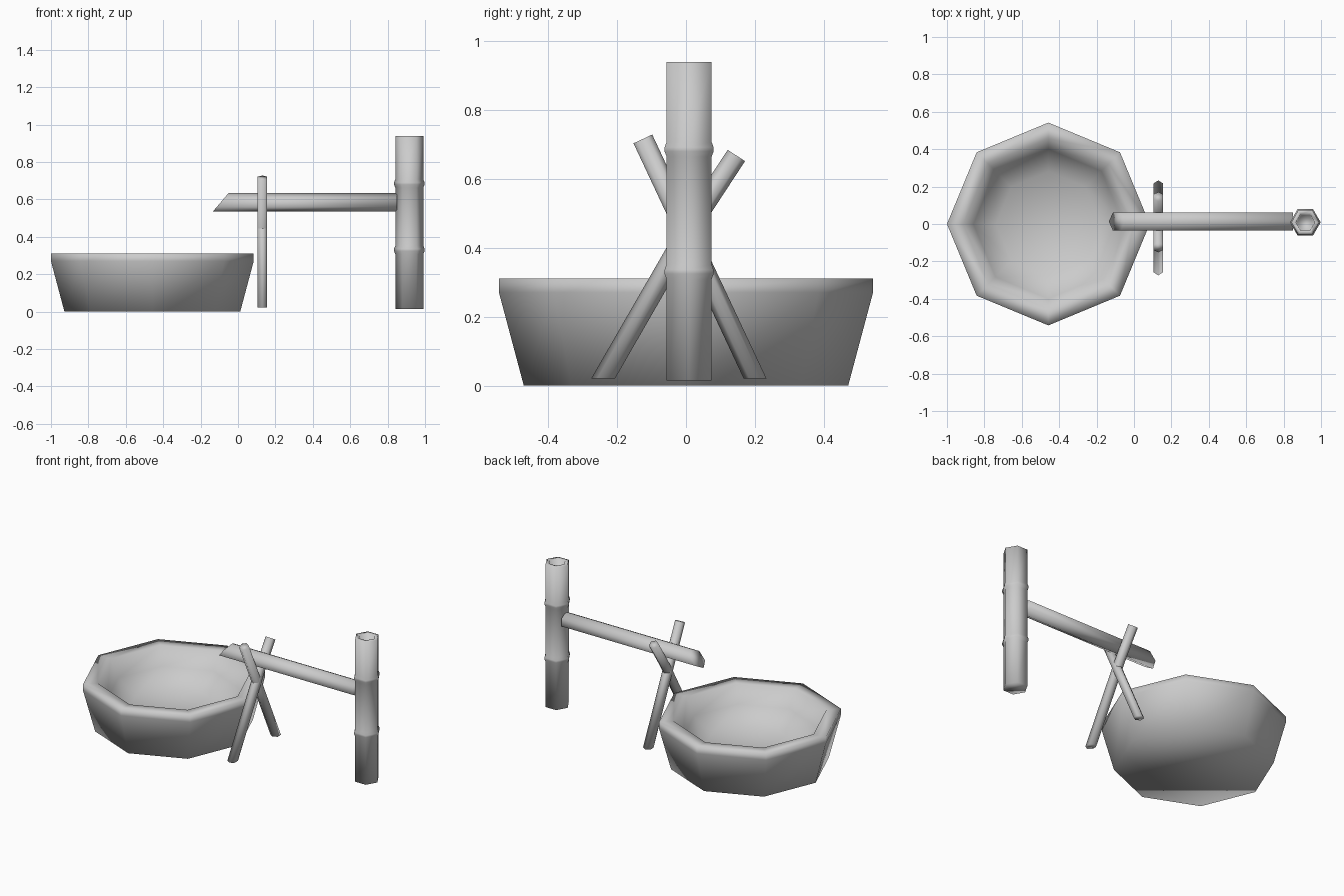
import bpy, bmesh
from math import cos, sin, tau
from mathutils import Vector

cube = bpy.data.objects.get("Cube")
if cube:
    bpy.data.objects.remove(cube, do_unlink=True)

grey = bpy.data.materials.new("plain grey")
grey.use_nodes = True
grey.diffuse_color = (0.6, 0.6, 0.6, 1)
grey.node_tree.nodes["Principled BSDF"].inputs["Base Color"].default_value = grey.diffuse_color

X, Y, Z = Vector((1, 0, 0)), Vector((0, 1, 0)), Vector((0, 0, 1))


def loft(name, rings, sides=6):
    """Skin a row of polygons, each given as (centre, axis u, axis v), and cap both ends."""
    bm = bmesh.new()
    loops = []
    for centre, u, v in rings:
        angles = [tau * i / sides for i in range(sides)]
        loops.append([bm.verts.new(centre + u * cos(a) + v * sin(a)) for a in angles])
    for low, high in zip(loops, loops[1:]):
        for i in range(sides):
            j = (i + 1) % sides
            bm.faces.new((low[i], low[j], high[j], high[i]))
    bm.faces.new(loops[0])
    bm.faces.new(loops[-1])
    bmesh.ops.recalc_face_normals(bm, faces=bm.faces)
    mesh = bpy.data.meshes.new(name)
    bm.to_mesh(mesh)
    bm.free()
    for face in mesh.polygons:
        face.use_smooth = True
    mesh.materials.append(grey)
    obj = bpy.data.objects.new(name, mesh)
    bpy.context.collection.objects.link(obj)
    return obj


def turned(name, x, y, profile, sides=6):
    """Upright part from a (radius, height) profile."""
    loft(name, [(Vector((x, y, z)), X * r, Y * r) for r, z in profile], sides)


# Eight-sided water basin: outer wall, thick rim, rounded bowl
turned("basin", -0.458, 0,
       [(0.47, 0), (0.542, 0.27), (0.542, 0.31), (0.455, 0.31), (0.40, 0.2), (0.28, 0.11)], 8)

# Bamboo post with two raised nodes and a hollow top
R = 0.075
post = [(R, 0.015)]
for node in (0.33, 0.685):
    post += [(R, node - 0.022), (0.082, node - 0.006), (0.082, node + 0.006), (R, node + 0.022)]
post += [(R, 0.938), (0.05, 0.938), (0.045, 0.84)]
turned("post", 0.916, 0.009, post)

# Bamboo spout with a slanted end
slant = Vector((0.85, 0, 1))
loft("spout", [(Vector((0.85, 0.013, 0.585)), Z * 0.05, Y * 0.055),
               (Vector((-0.092, 0.013, 0.585)), slant * 0.05, Y * 0.055)])


def stick(name, path, r=0.03):
    """Support stick through (y, z) points: level foot, square-cut top."""
    points = [Vector((0.13, y, z)) for y, z in path]
    rings = []
    for i, p in enumerate(points):
        along = (points[min(i + 1, len(points) - 1)] - points[max(i - 1, 0)]).normalized()
        across = along.cross(X)
        if i == 0:
            across = Y / across.y
        rings.append((p, across * r, X * r))
    loft(name, rings)


# Crossed sticks that cradle the spout
stick("support_stick_bent", [(-0.24, 0.021), (0.03, 0.49), (0.146, 0.667)])
stick("support_stick_straight", [(0.20, 0.021), (-0.125, 0.715)])
